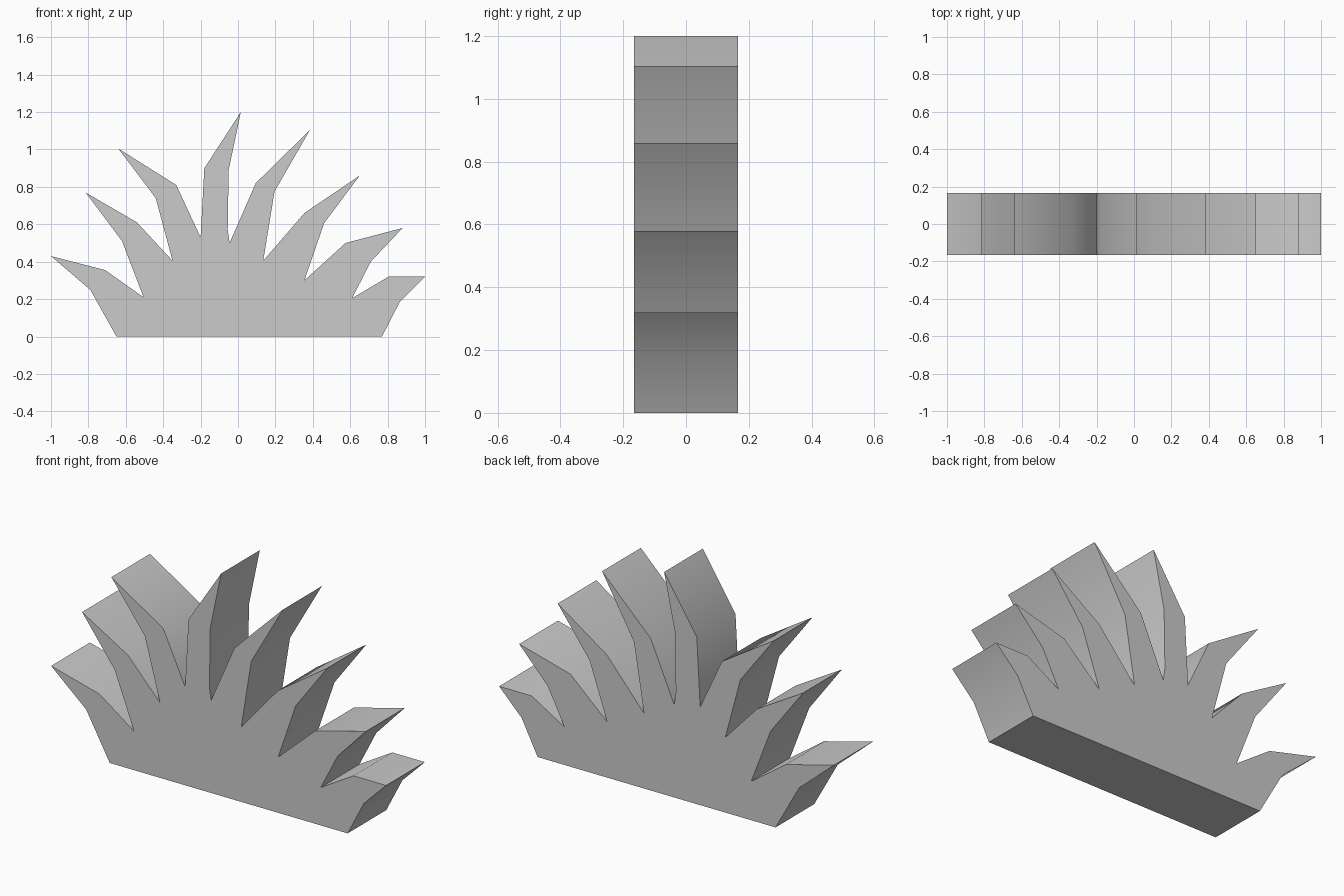
import bpy, bmesh, math

if "Cube" in bpy.data.objects:
    bpy.data.objects.remove(bpy.data.objects["Cube"])

HALF_DEPTH = 0.165

# Each blade: outer bend, tip, inner bend, then the notch before the next blade (x, z)
blades = [
    [(-0.79, 0.25), (-1.0, 0.43), (-0.71, 0.355), (-0.505, 0.21)],
    [(-0.62, 0.51), (-0.815, 0.77), (-0.54, 0.61), (-0.35, 0.405)],
    [(-0.44, 0.74), (-0.64, 1.005), (-0.33, 0.81), (-0.20, 0.53)],
    [(-0.18, 0.90), (0.015, 1.20), (-0.05, 0.89), (-0.055, 0.57), (-0.045, 0.50)],
    [(0.095, 0.82), (0.385, 1.105), (0.195, 0.775), (0.135, 0.405)],
    [(0.355, 0.66), (0.65, 0.86), (0.46, 0.605), (0.355, 0.30)],
    [(0.575, 0.50), (0.88, 0.58), (0.71, 0.40), (0.61, 0.205)],
    [(0.805, 0.32), (1.0, 0.32), (0.865, 0.185)],
]
outline = [(-0.65, 0)] + [p for blade in blades for p in blade] + [(0.77, 0)]

# Extrude the grass outline from front to back
bm = bmesh.new()
front = bm.faces.new([bm.verts.new((x, -HALF_DEPTH, z)) for x, z in outline])
ext = bmesh.ops.extrude_face_region(bm, geom=[front], use_keep_orig=True)
back = [g for g in ext["geom"] if isinstance(g, bmesh.types.BMVert)]
bmesh.ops.translate(bm, verts=back, vec=(0, 2 * HALF_DEPTH, 0))
bmesh.ops.recalc_face_normals(bm, faces=bm.faces[:])

mesh = bpy.data.meshes.new("grass_tuft")
bm.to_mesh(mesh)
bm.free()
tuft = bpy.data.objects.new("grass_tuft", mesh)
bpy.context.collection.objects.link(tuft)

# Soft bends along the blades, sharp tips and notches
bpy.context.view_layer.objects.active = tuft
tuft.select_set(True)
bpy.ops.object.shade_smooth_by_angle(angle=math.radians(40))
